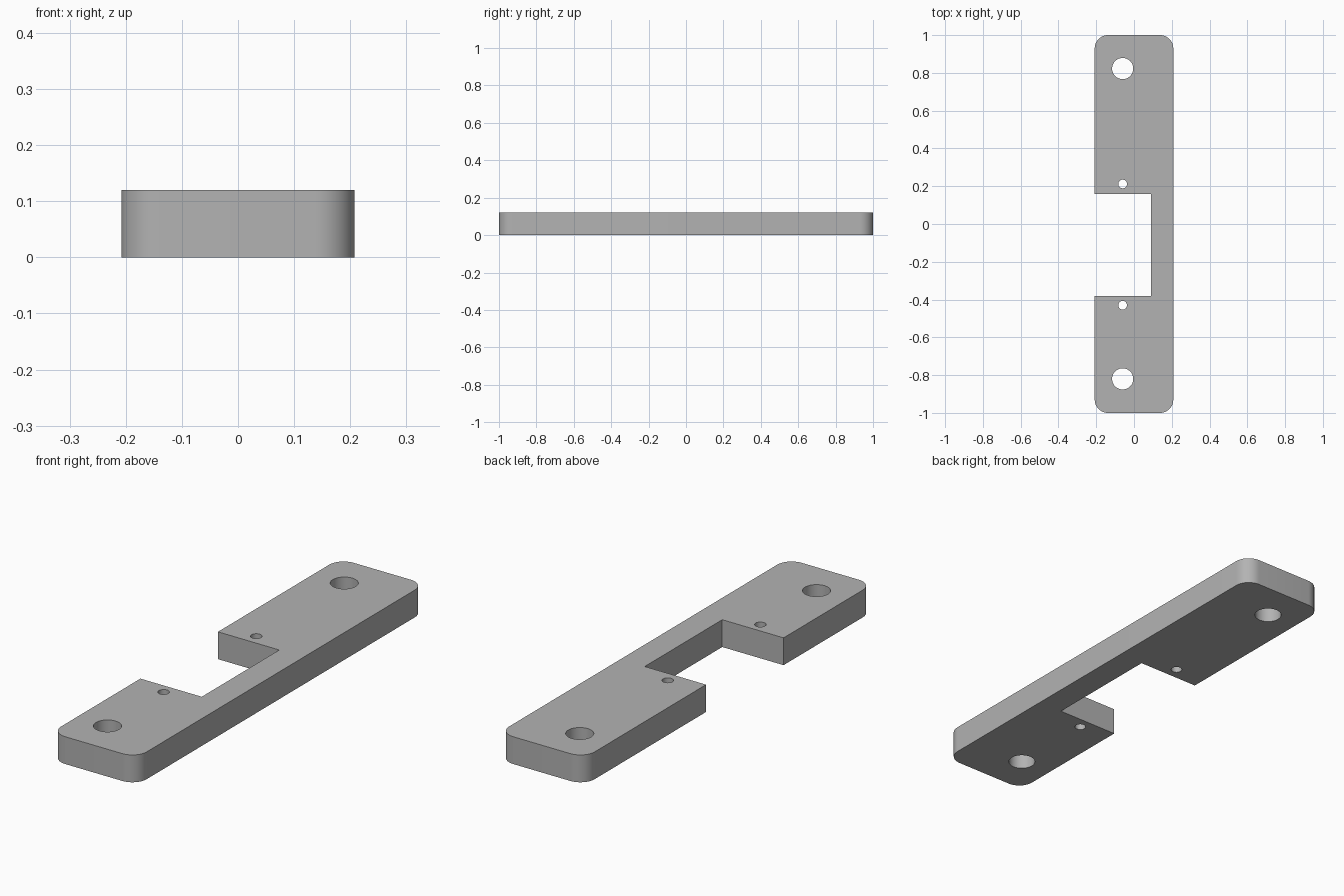
import bpy
import bmesh
from math import cos, sin, pi, radians

default = bpy.data.objects.get("Cube")
if default:
    bpy.data.objects.remove(default, do_unlink=True)

HALF_WIDTH, HALF_LENGTH, THICKNESS = 0.208, 1.0, 0.12
CORNER = 0.07
NOTCH_X, NOTCH_BACK, NOTCH_FRONT = 0.09, 0.158, -0.38
HOLE_X = -0.06


def arc(cx, cy, radius, start, sweep, steps):
    return [(cx + radius * cos(start + sweep * i / steps),
             cy + radius * sin(start + sweep * i / steps)) for i in range(steps + 1)]


def add_loop(curve, points):
    spline = curve.splines.new("POLY")
    spline.points.add(len(points) - 1)
    for point, (x, y) in zip(spline.points, points):
        point.co = (x, y, 0, 1)
    spline.use_cyclic_u = True


# Plate outline: four rounded corners and a notch in the right edge
cx, cy = HALF_WIDTH - CORNER, HALF_LENGTH - CORNER
outline = []
for i, (sx, sy) in enumerate([(1, 1), (-1, 1), (-1, -1), (1, -1)]):
    outline += arc(sx * cx, sy * cy, CORNER, i * pi / 2, pi / 2, 12)
    if i == 1:
        outline += [(-HALF_WIDTH, NOTCH_BACK), (NOTCH_X, NOTCH_BACK),
                    (NOTCH_X, NOTCH_FRONT), (-HALF_WIDTH, NOTCH_FRONT)]

profile = bpy.data.curves.new("plate_profile", "CURVE")
profile.dimensions = "2D"
profile.fill_mode = "BOTH"
profile.extrude = THICKNESS / 2
add_loop(profile, outline)

# Large mounting holes and small screw holes
for y, radius in [(0.823, 0.056), (-0.82, 0.056), (0.212, 0.023), (-0.43, 0.023)]:
    add_loop(profile, arc(HOLE_X, y, radius, 0, 2 * pi, 48)[:-1])

# Turn the filled profile into a solid mesh
helper = bpy.data.objects.new("profile_helper", profile)
bpy.context.collection.objects.link(helper)
bpy.context.view_layer.update()
mesh = bpy.data.meshes.new_from_object(helper.evaluated_get(bpy.context.evaluated_depsgraph_get()))
bpy.data.objects.remove(helper, do_unlink=True)

bm = bmesh.new()
bm.from_mesh(mesh)
bmesh.ops.remove_doubles(bm, verts=bm.verts, dist=0.0001)
bmesh.ops.recalc_face_normals(bm, faces=bm.faces)
bmesh.ops.translate(bm, verts=bm.verts, vec=(0, 0, THICKNESS / 2))
bm.to_mesh(mesh)
bm.free()

plate = bpy.data.objects.new("mounting_plate", mesh)
bpy.context.collection.objects.link(plate)

# Plain grey metal
grey = bpy.data.materials.new("grey_metal")
grey.use_nodes = True
colour = (0.45, 0.45, 0.45, 1)
grey.diffuse_color = colour
grey.node_tree.nodes["Principled BSDF"].inputs["Base Color"].default_value = colour
mesh.materials.clear()
mesh.materials.append(grey)

bpy.ops.object.select_all(action="DESELECT")
plate.select_set(True)
bpy.context.view_layer.objects.active = plate
bpy.ops.object.shade_smooth_by_angle(angle=radians(30))
